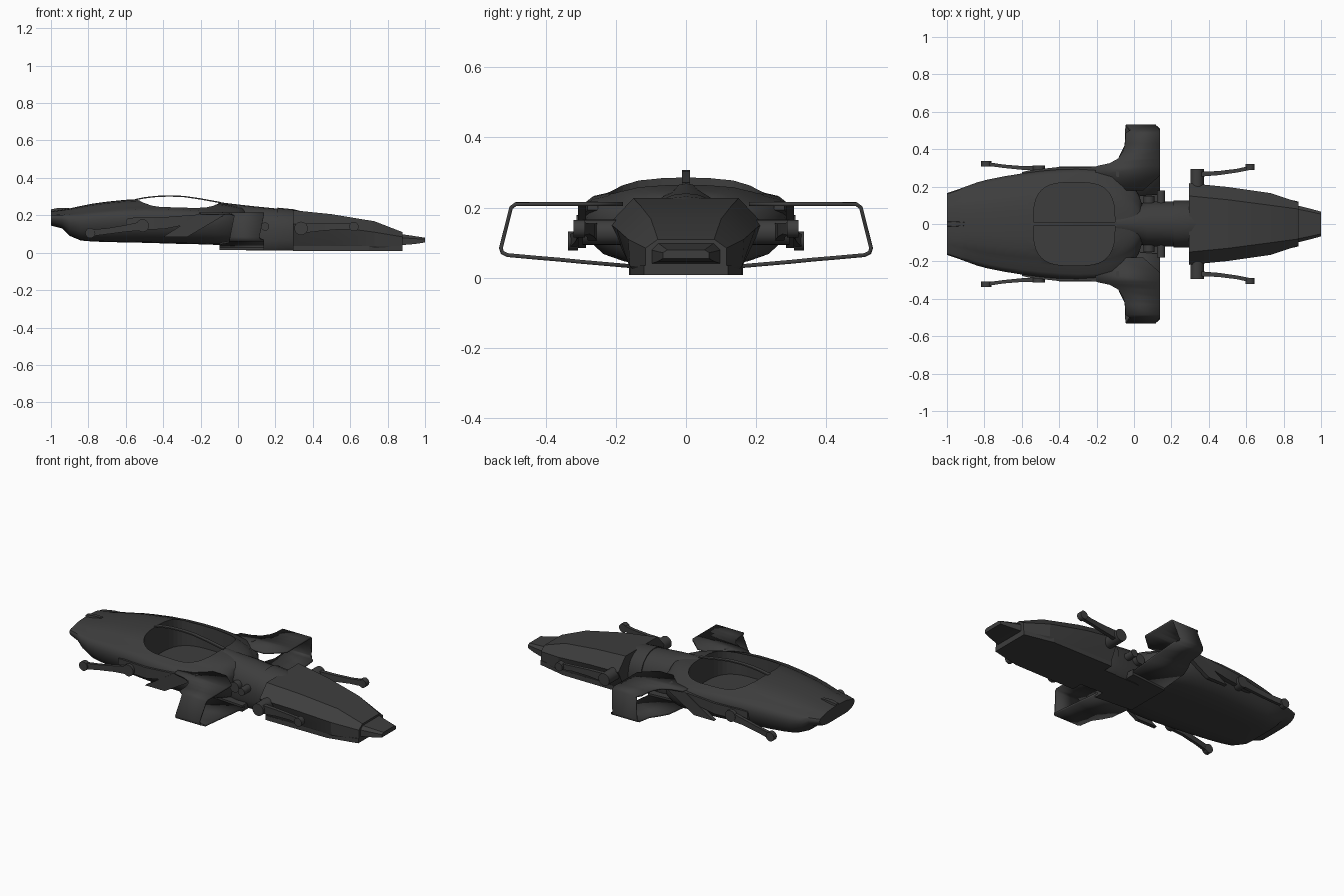
import bpy, bmesh, math
from mathutils import Vector

if "Cube" in bpy.data.objects:
    bpy.data.objects.remove(bpy.data.objects["Cube"])

dark = bpy.data.materials.new("charcoal_grey")
dark.diffuse_color = (0.047, 0.047, 0.047, 1)
dark.use_nodes = True
dark.node_tree.nodes["Principled BSDF"].inputs["Base Color"].default_value = dark.diffuse_color


def finish(name, bm, angle=30):
    bmesh.ops.recalc_face_normals(bm, faces=bm.faces)
    me = bpy.data.meshes.new(name)
    bm.to_mesh(me)
    bm.free()
    me.materials.append(dark)
    ob = bpy.data.objects.new(name, me)
    bpy.context.collection.objects.link(ob)
    if angle:
        smooth(ob, angle)
    return ob


def smooth(ob, angle):
    bpy.ops.object.select_all(action='DESELECT')
    ob.select_set(True)
    bpy.context.view_layer.objects.active = ob
    bpy.ops.object.shade_smooth_by_angle(angle=math.radians(angle))


def mirror(ob):
    m = ob.modifiers.new("mirror_y", 'MIRROR')
    m.use_axis = (False, True, False)
    m.use_mirror_merge = False
    return ob


def loft(name, sections, angle=30):
    """Skin closed sections and cap both ends."""
    bm = bmesh.new()
    rings = [[bm.verts.new(p) for p in s] for s in sections]
    n = len(rings[0])
    for a, b in zip(rings, rings[1:]):
        for i in range(n):
            j = (i + 1) % n
            bm.faces.new((a[i], a[j], b[j], b[i]))
    bm.faces.new(rings[0])
    bm.faces.new(rings[-1])
    return finish(name, bm, angle)


def shape_loft(name, half, stations, angle=30):
    """half: (y, z) fractions top to bottom; stations: x, half width, z low, z high."""
    full = half + [(-y, z) for y, z in reversed(half) if y > 0]
    return loft(name, [[(x, y * w, lo + z * (hi - lo)) for y, z in full]
                       for x, w, lo, hi in stations], angle)


def prism(name, pts, lo, hi, axis='Y'):
    if axis == 'Y':
        return loft(name, [[(a, k, b) for a, b in pts] for k in (lo, hi)], 0)
    return loft(name, [[(a, b, k) for a, b in pts] for k in (lo, hi)], 0)


def bar(name, path):
    """Rectangular bar along x: (x, y, z, half y, half z)."""
    return mirror(loft(name, [[(x, y - a, z - b), (x, y + a, z - b), (x, y + a, z + b), (x, y - a, z + b)]
                              for x, y, z, a, b in path], 30))


def disc(name, x, z, r, y0, y1):
    ring = [(x + r * math.cos(t * math.pi / 10), z + r * math.sin(t * math.pi / 10)) for t in range(20)]
    ob = prism(name, ring, y0, y1)
    smooth(ob, 40)
    return mirror(ob)


# main hull: rounded shell with a flat shoulder along each side
hull_half = [(0, 1), (.25, .99), (.48, .96), (.65, .89), (.76, .81), (.9, .77), (.97, .7),
             (1, .58), (.99, .45), (.93, .26), (.8, .1), (.62, .02), (.35, 0), (0, 0)]
hull = shape_loft("main_hull", hull_half, [
    (-1, .165, .145, .222), (-.94, .185, .13, .23), (-.9, .2, .09, .237), (-.84, .222, .065, .25),
    (-.78, .238, .06, .262), (-.7, .254, .057, .273), (-.6, .27, .055, .283), (-.5, .283, .053, .288),
    (-.4, .292, .05, .288), (-.3, .297, .047, .285), (-.2, .295, .045, .277), (-.12, .28, .042, .268),
    (-.06, .25, .04, .26), (-.01, .21, .04, .25), (.025, .16, .045, .24), (.045, .1, .06, .225)], 35)

# cockpit opening
N = 40
ring = []
for i in range(N):
    c, s = math.cos(2 * math.pi * i / N), math.sin(2 * math.pi * i / N)
    e = .62
    ring.append((-.32 + .218 * math.copysign(abs(c) ** e, c), .222 * math.copysign(abs(s) ** e, s)))
cutter = prism("cockpit_cutter", ring, .11, .5, 'Z')
cutter.hide_render = True
cutter.hide_viewport = True
b = hull.modifiers.new("cockpit", 'BOOLEAN')
b.operation = 'DIFFERENCE'
b.solver = 'EXACT'
b.object = cutter

# thin arched frame over the cockpit
arch = [(-.55, .284), (-.5, .294), (-.44, .301), (-.37, .304), (-.29, .301), (-.2, .288), (-.09, .268)]
loft("canopy_arch", [[(x, y, z + d) for y, d in ((-.012, -.004), (.012, -.004), (.012, .003), (-.012, .003))]
                     for x, z in arch])

# tail ridge
loft("tail_ridge", [[(x, -w, .2), (x, w, .2), (x, w * .7, z), (x, -w * .7, z)]
                    for x, w, z in ((-1, .016, .232), (-.96, .018, .24), (-.9, .012, .24))])

# neck between hull and nose, with a wider collar
neck_half = [(0, 1), (.3, .98), (.58, .91), (.82, .79), (.96, .63), (1, .48), (1, .25), (.9, .06), (.8, 0), (0, 0)]
shape_loft("neck", neck_half, [(-.1, .07, .02, .27), (0, .1, .015, .258), (.07, .12, .012, .25), (.21, .12, .012, .236)], 35)
shape_loft("neck_collar", neck_half, [(.21, .125, .012, .241), (.3, .125, .012, .232), (.38, .1, .03, .21)], 35)
prism("belly_plate", [(-.1, -.14), (.14, -.16), (.14, .16), (-.1, .14)], .014, .05, 'Z')

# faceted nose
def nose(x, top, mid, low, zt, zm, zb):
    h = [(top, zt), (mid, zm), (low, zb + .25 * (zm - zb)), (low * .9, zb)]
    return [(x, y, z) for y, z in h] + [(x, -y, z) for y, z in reversed(h)]


loft("nose_shell", [nose(.295, .15, .218, .165, .227, .155, .01), nose(.5, .13, .198, .165, .206, .14, .01),
                    nose(.73, .1, .165, .16, .168, .11, .01), nose(.88, .08, .115, .115, .11, .085, .01)], 15)
prism("nose_keel", [(.295, -.162), (.295, .162), (.7, .16), (.88, .12), (.88, -.12), (.7, -.16)], .008, .035, 'Z')
loft("nose_tip", [[(x, s * w, z) for s, w, z in ((-1, a, zl), (-1, a, zm), (-1, a * .8, zh),
                                               (1, a * .8, zh), (1, a, zm), (1, a, zl))]
                  for x, a, zl, zm, zh in ((.87, .1, .04, .08, .1), (.95, .08, .047, .075, .088),
                                           (1, .066, .055, .072, .08))], 15)

# looped wings: a folded strip (y, z, x back, x front)
strip = [(.18, .21, -.14, .05), (.26, .21, -.21, .14), (.31, .21, -.2, .14), (.325, .21, -.13, .14),
         (.35, .21, -.085, .14), (.39, .21, -.058, .14), (.43, .21, -.048, .14), (.485, .21, -.045, .14),
         (.498, .2, -.02, .138), (.527, .085, -.043, .115), (.523, .072, -.045, .12), (.508, .065, -.047, .14),
         (.42, .057, -.05, .14), (.36, .052, -.08, .14), (.3, .046, -.1, .14), (.14, .032, -.1, .14)]
bm = bmesh.new()
rows = [(bm.verts.new((x0, y, z)), bm.verts.new((x1, y, z))) for y, z, x0, x1 in strip]
for p, q in zip(rows, rows[1:]):
    bm.faces.new((p[0], p[1], q[1], q[0]))
wing = finish("loop_wings", bm, 30)
s = wing.modifiers.new("thickness", 'SOLIDIFY')
s.thickness = .011
s.offset = 0
mirror(wing)

# side sills and slanted struts along the hull
bar("side_sills", [(-.6, .262, .155, .015, .025), (-.56, .272, .155, .015, .032), (-.4, .29, .158, .015, .032),
                   (-.2, .292, .185, .014, .02), (-.08, .265, .205, .015, .012)])
mirror(prism("slanted_struts", [(-.4, .085), (-.27, .085), (-.1, .185), (-.06, .212), (-.2, .212)], .285, .308))

# side arms with pivots and tips
disc("rear_arm_pivots", -.51, .145, .034, .26, .312)
bar("rear_arms", [(-.5, .3, .145, .01, .025), (-.6, .3, .13, .01, .018), (-.7, .309, .115, .009, .016),
                  (-.79, .322, .105, .01, .018)])
disc("rear_arm_tips", -.79, .105, .027, .308, .336)
disc("front_arm_pivots", .337, .13, .036, .15, .295)
bar("front_arms", [(.34, .265, .13, .013, .026), (.45, .272, .136, .011, .019), (.55, .285, .14, .01, .015),
                   (.62, .3, .14, .011, .018)])
disc("front_arm_tips", .62, .14, .025, .288, .32)

# small pegs beside the neck
disc("neck_pegs", .145, .14, .022, .1, .178)
disc("peg_shafts", .08, .14, .03, .1, .15)
